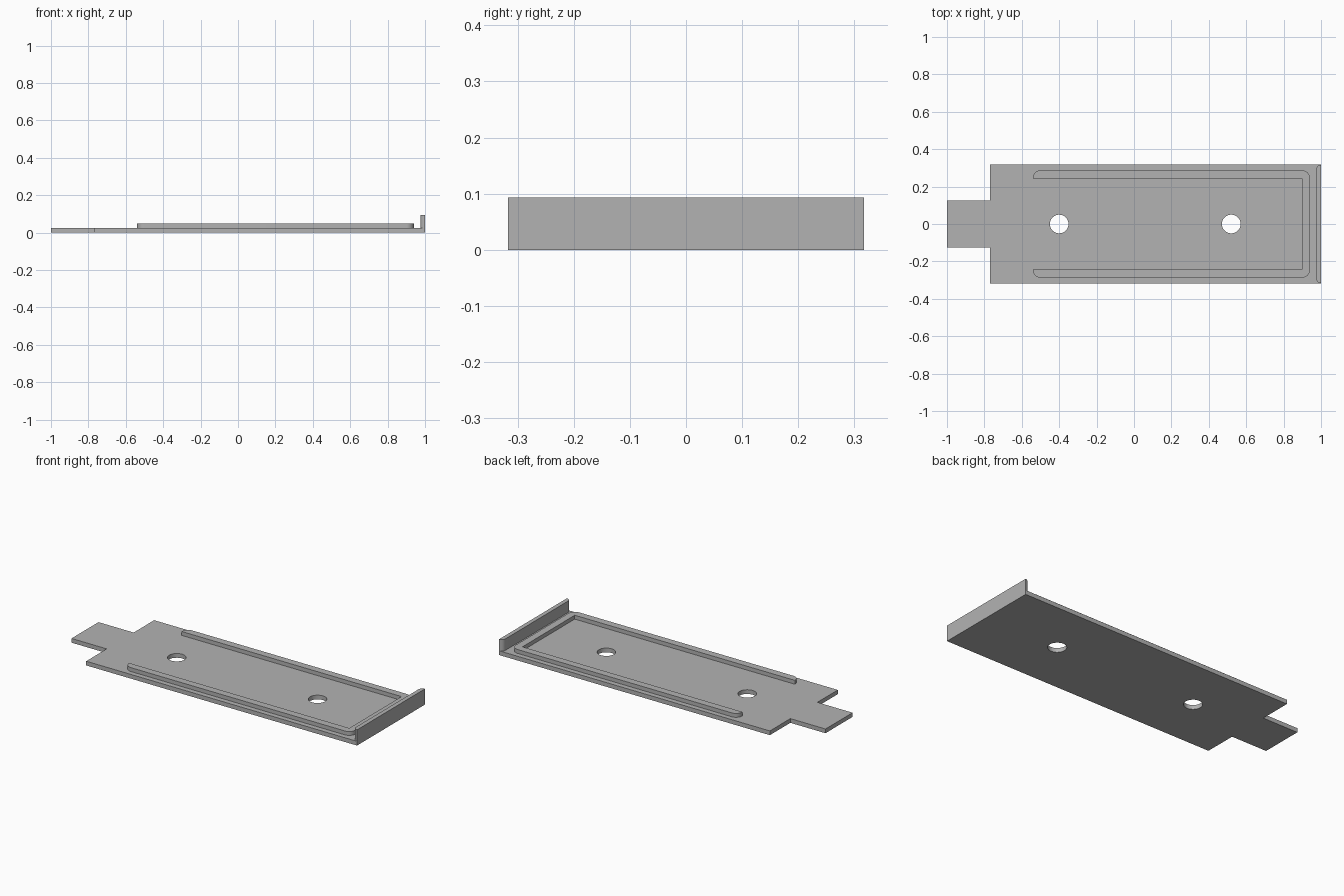
import bpy
import math

cube = bpy.data.objects.get("Cube")
if cube:
    bpy.data.objects.remove(cube, do_unlink=True)

grey = bpy.data.materials.new("plain grey")
grey.use_nodes = True
COLOUR = (0.45, 0.45, 0.45, 1)
grey.diffuse_color = COLOUR
grey.node_tree.nodes["Principled BSDF"].inputs["Base Color"].default_value = COLOUR

THICK = 0.025       # sheet thickness
HALF_W = 0.317      # half width of the plate


def arc(cx, cy, r, start, end, steps=8):
    """Points on a circular arc, angles in degrees."""
    angles = [math.radians(start + (end - start) * i / steps) for i in range(steps + 1)]
    return [(cx + r * math.cos(a), cy + r * math.sin(a)) for a in angles]


def mirrored(half):
    """Close an outline that is symmetric about the x axis."""
    return half + [(x, -y) for x, y in reversed(half)]


def slab(name, outlines, z0, z1):
    """Extrude flat outlines (first is the rim, the rest are holes) to a solid."""
    curve = bpy.data.curves.new(name + "_outline", "CURVE")
    curve.dimensions = "2D"
    curve.fill_mode = "BOTH"
    curve.extrude = (z1 - z0) / 2
    for pts in outlines:
        spline = curve.splines.new("POLY")
        spline.points.add(len(pts) - 1)
        for point, (x, y) in zip(spline.points, pts):
            point.co = (x, y, 0, 1)
        spline.use_cyclic_u = True
    obj = bpy.data.objects.new(name, curve)
    obj.location.z = (z0 + z1) / 2
    bpy.context.collection.objects.link(obj)
    curve.materials.append(grey)
    bpy.ops.object.select_all(action="DESELECT")
    obj.select_set(True)
    bpy.context.view_layer.objects.active = obj
    bpy.ops.object.convert(target="MESH")
    bpy.ops.object.shade_smooth_by_angle(angle=math.radians(30))
    return obj


# Base plate with narrow tab and two round holes
plate = mirrored([(-1, 0.126), (-0.77, 0.126), (-0.77, HALF_W), (1, HALF_W)])
holes = [arc(x, 0, 0.05, 0, 348.75, 31) for x in (-0.4, 0.52)]
slab("base_plate", [plate] + holes, 0, THICK)

# U-shaped raised rail, rounded on its outer corners
OUT, INN, R = 0.287, 0.244, 0.04
rail_half = ([(0.898, INN), (-0.54, INN)]
             + arc(-0.54 + R, OUT - R, R, 180, 90)
             + arc(0.94 - R, OUT - R, R, 90, 0))
slab("raised_rail", [mirrored(rail_half)], THICK, 2 * THICK - 0.002)

# Upright end lip, rounded on its inner vertical edges
lip_half = [(1, HALF_W)] + arc(1, HALF_W - 0.025, 0.025, 90, 180)[1:]
slab("end_lip", [mirrored(lip_half)], THICK, 0.093)
